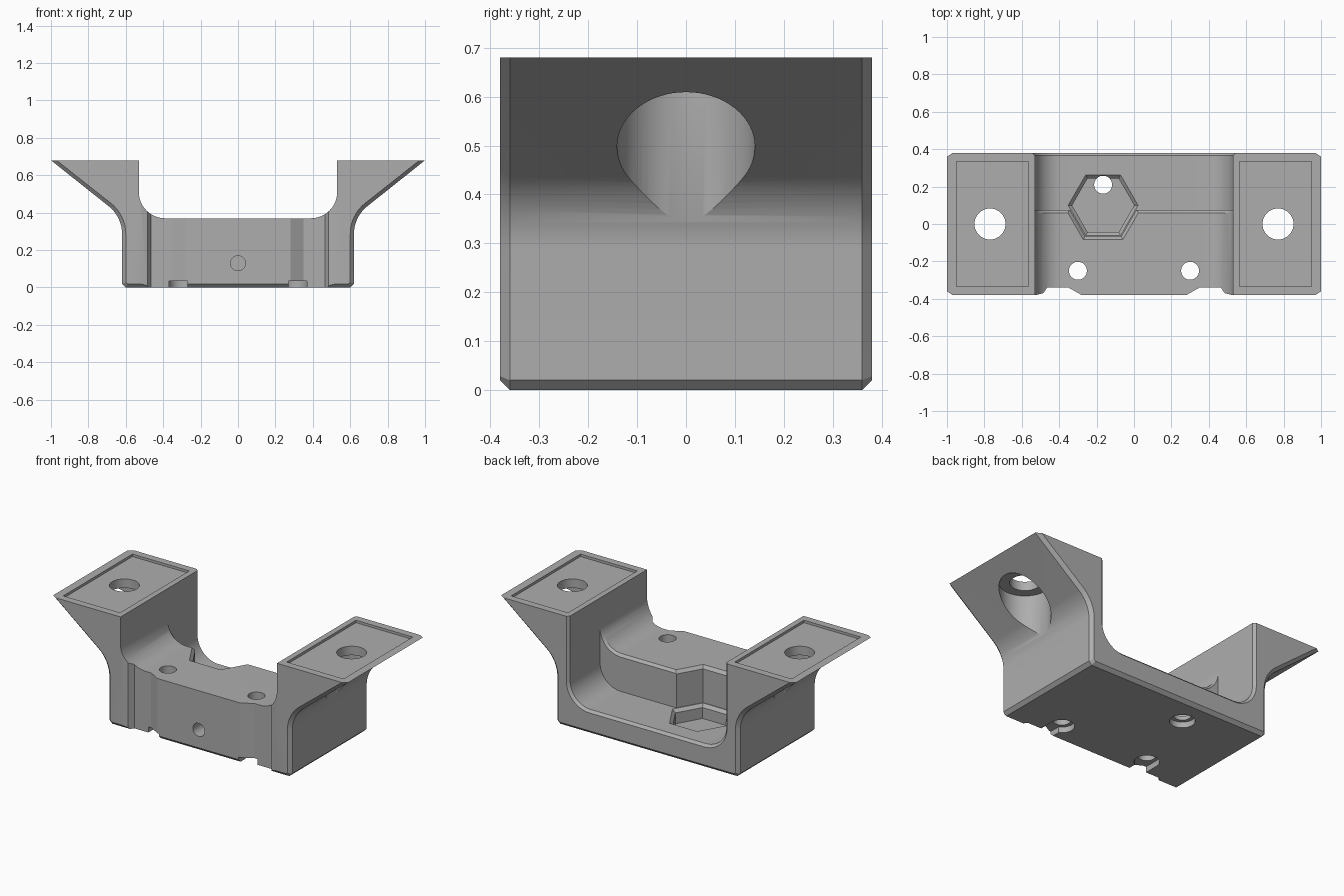
import bpy, bmesh, math
from math import cos, sin, radians

cube = bpy.data.objects.get("Cube")
if cube:
    bpy.data.objects.remove(cube, do_unlink=True)

grey = bpy.data.materials.new("plain grey")
grey.use_nodes = True
COLOUR = (0.42, 0.42, 0.42, 1)
grey.diffuse_color = COLOUR
grey.node_tree.nodes["Principled BSDF"].inputs["Base Color"].default_value = COLOUR


def loft(name, rings):
    """Closed solid through rings that share a point count."""
    bm = bmesh.new()
    loops = [[bm.verts.new(p) for p in ring] for ring in rings]
    n = len(loops[0])
    for a, b in zip(loops, loops[1:]):
        for i in range(n):
            j = (i + 1) % n
            bm.faces.new((a[i], a[j], b[j], b[i]))
    bm.faces.new(loops[0])
    bm.faces.new(loops[-1])
    bmesh.ops.recalc_face_normals(bm, faces=bm.faces)
    mesh = bpy.data.meshes.new(name)
    bm.to_mesh(mesh)
    bm.free()
    mesh.materials.append(grey)
    obj = bpy.data.objects.new(name, mesh)
    bpy.context.collection.objects.link(obj)
    return obj


def at_y(points, y):
    return [(x, y, z) for x, z in points]


def at_z(points, z):
    return [(x, y, z) for x, y in points]


def circle(x, y, r, n=40):
    return [(x + r * cos(2 * math.pi * i / n), y + r * sin(2 * math.pi * i / n))
            for i in range(n)]


def box(x0, x1, y0, y1):
    return [(x0, y0), (x1, y0), (x1, y1), (x0, y1)]


def arc(cx, cz, r, a0, a1, n=12):
    return [(cx + r * cos(radians(a0 + (a1 - a0) * i / n)),
             cz + r * sin(radians(a0 + (a1 - a0) * i / n))) for i in range(n + 1)]


def mirrored(half):
    return half + [(-x, z) for x, z in reversed(half)]


def outline(c):
    """Outer silhouette, shrunk by c everywhere except the top."""
    return mirrored([(1 - 1.5 * c, 0.68)] + arc(0.81, 0.286, 0.19 + c, 128.7, 180)
                    + [(0.62 - c, 0.02 + 0.4 * c), (0.6 - 0.4 * c, c)])


def cradle(floor, grow=0):
    """U shaped opening with rounded lower corners."""
    return mirrored([(0.53 + grow, 1)]
                    + arc(0.39, floor + 0.14, 0.14 + grow, 0, -90))


# Body with chamfered front and back rims
bracket = loft("bracket", [at_y(outline(0.02), -0.38), at_y(outline(0), -0.36),
                           at_y(outline(0), 0.36), at_y(outline(0.02), 0.38)])


def cut(*rings):
    tool = loft("cutter", rings)
    tool.hide_render = True
    mod = bracket.modifiers.new("cut", "BOOLEAN")
    mod.operation = "DIFFERENCE"
    mod.solver = "EXACT"
    mod.object = tool
    bpy.context.view_layer.update()
    graph = bpy.context.evaluated_depsgraph_get()
    mesh = bpy.data.meshes.new_from_object(bracket.evaluated_get(graph))
    bracket.modifiers.clear()
    bracket.data = mesh
    bpy.data.objects.remove(tool, do_unlink=True)


def bore(points, z0, z1):
    cut(at_z(points, z0), at_z(points, z1))


# Upper cradle, then the deeper rear shelf with chamfered rims
cut(at_y(cradle(0.37), -0.5), at_y(cradle(0.37), 0.5))
cut(at_y(cradle(0.37), 0.06), at_y(cradle(0.355), 0.075),
    at_y(cradle(0.145), 0.0751), at_y(cradle(0.145), 0.365),
    at_y(cradle(0.145, 0.035), 0.4))

# Hexagonal bay in the step and hexagonal pocket in the shelf
HX, HY = -0.165, 0.1


def hexagon(r):
    return circle(HX, HY, r, 6)


cut(at_z(hexagon(0.192), 0.145), at_z(hexagon(0.192), 0.352),
    at_z(hexagon(0.213), 0.371), at_z(hexagon(0.213), 0.5))
cut(at_z(hexagon(0.166), 0.06), at_z(hexagon(0.166), 0.127),
    at_z(hexagon(0.188), 0.146), at_z(hexagon(0.188), 0.2))

# Vertical screw holes with shallow bores underneath
for x, y in ((-0.3, -0.25), (0.3, -0.25), (HX, 0.21)):
    bore(circle(x, y, 0.048), -0.1, 0.5)
    bore(circle(x, y, 0.07), -0.1, 0.035)

# Horizontal hole in the front
front_hole = circle(0, 0.13, 0.04)
cut(at_y(front_hole, -0.5), at_y(front_hole, -0.08))

for s in (-1, 1):
    # Front grooves and the slots that lead to the bores
    groove = [(0.28, -0.38), (0.35, -0.34), (0.465, -0.34), (0.485, -0.37),
              (0.525, -0.38), (0.525, -0.45), (0.28, -0.45)]
    bore([(s * x, y) for x, y in groove], -0.1, 0.9)
    bore([(s * x, y) for x, y in box(0.27, 0.37, -0.45, -0.25)], -0.1, 0.035)
    # Ear recess, through hole and wide clearance bore below
    bore([(s * x, y) for x, y in box(0.565, 0.95, -0.335, 0.335)], 0.665, 0.8)
    bore(circle(s * 0.77, 0, 0.083), 0.5, 0.8)
    bore(circle(s * 0.77, 0, 0.141, 64), 0.1, 0.61)

# Smooth the fillets and bores, keep hard edges
bpy.ops.object.select_all(action="DESELECT")
bracket.select_set(True)
bpy.context.view_layer.objects.active = bracket
bpy.ops.object.shade_smooth_by_angle(angle=radians(25))
